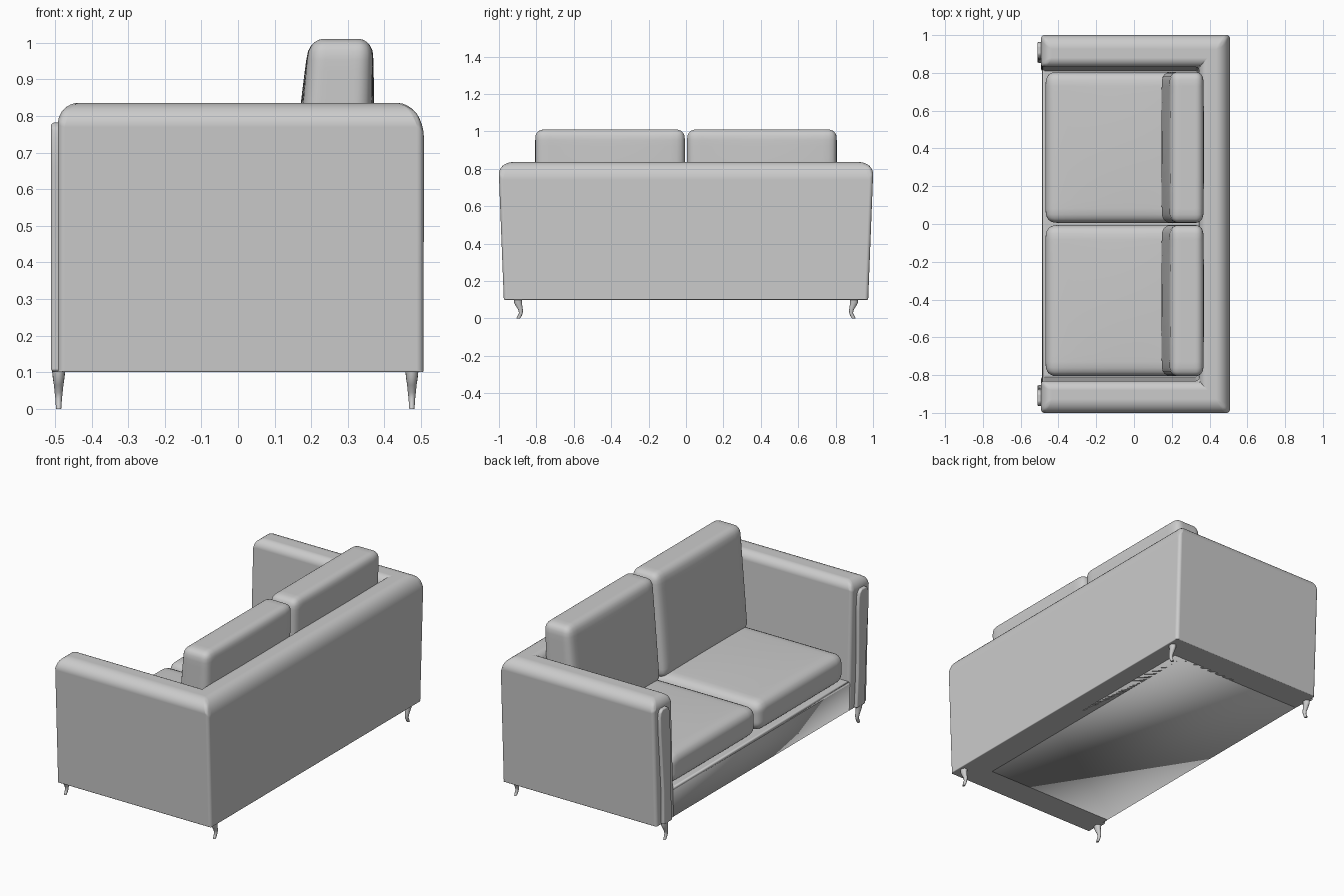
import bpy, bmesh, math
from mathutils import Vector

if "Cube" in bpy.data.objects:
    bpy.data.objects.remove(bpy.data.objects["Cube"])


def finish(name, bm, angle=40):
    bmesh.ops.recalc_face_normals(bm, faces=bm.faces)
    me = bpy.data.meshes.new(name)
    bm.to_mesh(me)
    bm.free()
    ob = bpy.data.objects.new(name, me)
    bpy.context.collection.objects.link(ob)
    bpy.ops.object.select_all(action='DESELECT')
    ob.select_set(True)
    bpy.context.view_layer.objects.active = ob
    bpy.ops.object.shade_smooth_by_angle(angle=math.radians(angle))
    return ob


def round_edges(ob, width, segments, limit='ANGLE'):
    bev = ob.modifiers.new('round', 'BEVEL')
    bev.limit_method = limit
    bev.width = width
    bev.segments = segments
    # clear sharp marks so the rounded edges shade smoothly
    for e in ob.data.edges:
        e.use_edge_sharp = False
    bev.harden_normals = True


def loft(rings, caps=True):
    """Solid through rings with equal point counts."""
    bm = bmesh.new()
    rows = [[bm.verts.new(p) for p in r] for r in rings]
    n = len(rows[0])
    for a, b in zip(rows, rows[1:]):
        for i in range(n):
            bm.faces.new((a[i], a[(i + 1) % n], b[(i + 1) % n], b[i]))
    if caps:
        bm.faces.new(rows[0])
        bm.faces.new(rows[-1])
    return bm, rows


def cushion(name, lo, hi, r, lean=0.0, taper=0.0, puff=0.01):
    """Rounded, slightly crowned box; lean and taper act on x along height."""
    lo, hi = Vector(lo), Vector(hi)
    c, h = (lo + hi) / 2, (hi - lo) / 2
    bm = bmesh.new()
    bmesh.ops.create_cube(bm, size=2)
    bmesh.ops.subdivide_edges(bm, edges=bm.edges[:], cuts=19, use_grid_fill=True)
    for v in bm.verts:
        u = [math.sin(math.pi / 2 * max(-1, min(1, t))) for t in v.co]
        p = Vector([u[i] * h[i] for i in range(3)])
        core = Vector([max(r - h[i], min(h[i] - r, p[i])) for i in range(3)])
        p = core + (p - core).normalized() * r
        s = [p[i] / h[i] for i in range(3)]
        # crown the thin axis only
        k = 0 if h.x < h.z else 2
        a, b = [s[i] for i in range(3) if i != k]
        p[k] += puff * s[k] * ((1 - a * a) * (1 - b * b) - 0.3)
        p.x = p.x * (1 - taper * s[2]) + lean * s[2]
        v.co = c + p
    return finish(name, bm, 60)


# Upholstered U-shaped shell: two flared arms and the back, capped with quads
def u_plan(z, out, inn, back, inner_back):
    return [(-0.492, -out, z), (back, -out, z), (back, out, z), (-0.492, out, z),
            (-0.492, inn, z), (inner_back, inn, z), (inner_back, -inn, z), (-0.492, -inn, z)]


bm, rows = loft([u_plan(0.1, 0.974, 0.805, 0.507, 0.34),
                 u_plan(0.836, 1.003, 0.832, 0.508, 0.345)], caps=False)
for row in rows:
    for quad in ((0, 1, 6, 7), (1, 2, 5, 6), (2, 3, 4, 5)):
        bm.faces.new([row[i] for i in quad])
weight = bm.edges.layers.float.new('bevel_weight_edge')
for e in bm.edges:
    (ax, ay, az), (bx, by, bz) = e.verts[0].co, e.verts[1].co
    if abs(az - bz) > 0.5:
        e[weight] = 0.2                      # upright corners
    elif abs(ax - bx) > 0.1 and abs(ay - by) > 0.1 or abs(ax - bx) > 0.1 and abs(ay - by) > 0.05:
        e[weight] = 0.0                      # mitre lines across the top
    elif az < 0.5:
        e[weight] = 0.05                     # hem
    elif ax > 0.5 and bx > 0.5:
        e[weight] = 1.0                      # back top edge
    elif ax < -0.4 and bx < -0.4:
        e[weight] = 0.6                      # arm ends
    else:
        e[weight] = 0.7 if min(abs(ay), abs(by)) > 0.9 else 0.5
shell = finish('arms_and_back', bm)
round_edges(shell, 0.095, 8, 'WEIGHT')

# Seat base with front rail
bm = bmesh.new()
bmesh.ops.create_cube(bm, size=1)
weight = bm.edges.layers.float.new('bevel_weight_edge')
for v in bm.verts:
    v.co = (-0.046 + v.co.x * 0.884, v.co.y * 1.65, 0.1845 + v.co.z * 0.169)
for e in bm.edges:
    e[weight] = float(all(v.co.z > 0.2 for v in e.verts))
base = finish('seat_base', bm)
round_edges(base, 0.014, 4, 'WEIGHT')

for side, s in (('right', 1), ('left', -1)):
    y0, y1 = sorted((s * 0.006, s * 0.806))
    # Seat and back cushions
    cushion(side + '_seat_cushion', (-0.468, y0, 0.262), (0.33, y1, 0.438), 0.055)
    cushion(side + '_back_cushion', (0.166, y0, 0.41), (0.363, y1, 1.011), 0.046,
            lean=0.017, taper=0.09)

    # Raised panel on the arm front, following the flare
    prof = [(0.04, 0.102), (0.034, 0.3), (0.04, 0.5), (0.046, 0.66), (0.045, 0.74),
            (0.038, 0.768), (0.022, 0.782)]
    mid = lambda z: 0.892 + 0.03 * (z - 0.1) / 0.7
    pts = [(mid(z) + w, z) for w, z in prof] + [(mid(z) - w, z) for w, z in reversed(prof)]
    bm, _ = loft([[(x, s * y, z) for y, z in pts] for x in (-0.511, -0.48)])
    panel = finish(side + '_arm_panel', bm)
    round_edges(panel, 0.008, 3)

    # Curved cabriole legs: (z, centre y, half width y, half width x)
    for end, x in (('front', -0.49), ('back', 0.475)):
        path = [(0.105, 0.898, 0.022, 0.018), (0.085, 0.898, 0.021, 0.016),
                (0.065, 0.892, 0.017, 0.013), (0.045, 0.884, 0.012, 0.011),
                (0.028, 0.883, 0.010, 0.009), (0.012, 0.890, 0.011, 0.008),
                (0.0, 0.897, 0.010, 0.007)]
        rings = [[(x + wx * math.cos(t * math.pi / 8), s * (y + wy * math.sin(t * math.pi / 8)), z)
                  for t in range(16)] for z, y, wy, wx in path]
        finish(f'{side}_{end}_leg', loft(rings)[0], 50)
